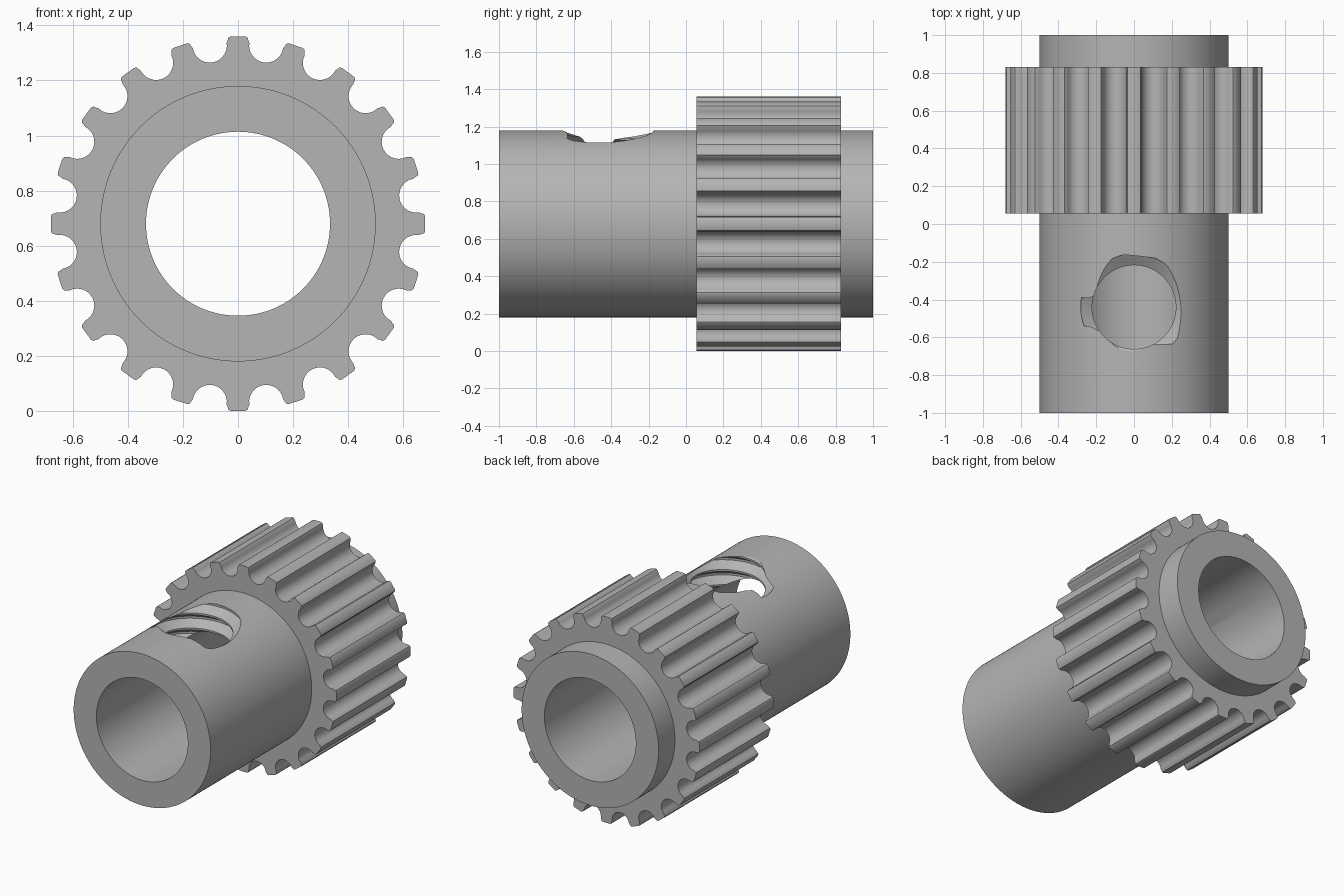
import bpy, bmesh
from math import sin, cos, pi, radians, tau
from mathutils import Vector

AXIS_Z = 0.68          # height of the shaft axis
TEETH = 20

old = bpy.data.objects.get("Cube")
if old:
    bpy.data.objects.remove(old, do_unlink=True)

steel = bpy.data.materials.new("grey steel")
steel.use_nodes = True
grey = (0.46, 0.46, 0.46, 1)
steel.diffuse_color = grey
steel.node_tree.nodes["Principled BSDF"].inputs["Base Color"].default_value = grey


def make_object(name, bm):
    bmesh.ops.recalc_face_normals(bm, faces=bm.faces[:])
    mesh = bpy.data.meshes.new(name)
    bm.to_mesh(mesh)
    bm.free()
    mesh.materials.append(steel)
    obj = bpy.data.objects.new(name, mesh)
    bpy.context.collection.objects.link(obj)
    return obj


def ring_solid(name, outer, inner, y0, y1):
    """Solid ring along y between two (x, z) outlines of equal length."""
    bm = bmesh.new()
    loops = [[bm.verts.new((x, y, AXIS_Z + z)) for x, z in outline]
             for outline, y in ((outer, y0), (outer, y1), (inner, y1), (inner, y0))]
    n = len(outer)
    for a, b in zip(loops, loops[1:] + loops[:1]):
        for i in range(n):
            j = (i + 1) % n
            bm.faces.new((a[i], a[j], b[j], b[i]))
    return make_object(name, bm)


def polar(r, a):
    return r * cos(a), r * sin(a)


def circle(r, n):
    return [polar(r, tau * i / n) for i in range(n)]


def shade(obj, angle):
    bpy.ops.object.select_all(action='DESELECT')
    obj.select_set(True)
    bpy.context.view_layer.objects.active = obj
    bpy.ops.object.shade_smooth_by_angle(angle=radians(angle))


def tooth_outline():
    """Rounded tooth tips separated by round belt grooves."""
    pts = []
    centre, radius = 0.655, 0.062
    for t in range(TEETH):
        a = tau * t / TEETH
        # tooth tip with softened corners
        tip = ((0.668, -3.2), (0.676, -3.0), (0.68, -2.3),
               (0.68, 2.3), (0.676, 3.0), (0.668, 3.2))
        pts += [polar(r, a + radians(d)) for r, d in tip]
        # round groove
        g = a + pi / TEETH
        c = Vector(polar(centre, g))
        for k in range(15):
            w = g + pi / 2 - pi * k / 14
            # sweep from the near wall through the groove floor
            w = g - pi / 2 - pi * k / 14
            pts.append(tuple(c + Vector(polar(radius, w))))
    return pts


def threaded_rod(name, centre_y, z_start, pitch, turns):
    """Helical screw form used to cut the tapped hole."""
    bm = bmesh.new()
    n = 72
    # (fraction of pitch, radius) around the groove centre
    form = ((-0.44, 0.222), (-0.07, 0.282), (0.07, 0.282), (0.44, 0.222))
    m = len(form)
    rows = m * turns
    v = {}
    for i in range(rows + m + 1):
        frac, r = form[i % m]
        for j in range(n if i <= rows else 1):
            x, y = polar(r, tau * j / n)
            z = z_start + pitch * (i // m + frac + j / n)
            v[i, j] = bm.verts.new((x, centre_y + y, z))

    def at(i, j):
        return v[i, j] if j < n else v[i + m, 0]

    for i in range(rows):
        for j in range(n):
            bm.faces.new((at(i, j), at(i, j + 1), at(i + 1, j + 1), at(i + 1, j)))
    # fan caps close both ends
    for base in (0, rows):
        rim = [v[base, j] for j in range(n)] + [v[base + k, 0] for k in range(m, 0, -1)]
        mid = bm.verts.new((0, centre_y, z_start + pitch * (base / m + 0.5)))
        for p, q in zip(rim, rim[1:] + rim[:1]):
            bm.faces.new((p, q, mid))
    return make_object(name, bm)


# hub tube
hub = ring_solid("hub_tube", circle(0.5, 144), circle(0.334, 144), -1, 1)

# tapped set-screw hole through the top wall
PITCH = 0.1
cutter = threaded_rod("screw_hole_cutter", -0.44, 1.042 - 2 * PITCH, PITCH, 5)
cut = hub.modifiers.new("screw_hole", 'BOOLEAN')
cut.operation = 'DIFFERENCE'
cut.solver = 'EXACT'
cut.object = cutter
bpy.context.view_layer.objects.active = hub
bpy.ops.object.modifier_apply(modifier=cut.name)
bpy.data.objects.remove(cutter, do_unlink=True)
shade(hub, 25)

# toothed ring around the hub
outline = tooth_outline()
inner = [tuple(Vector(p).normalized() * 0.45) for p in outline]
teeth = ring_solid("toothed_ring", outline, inner, 0.055, 0.83)
shade(teeth, 35)
